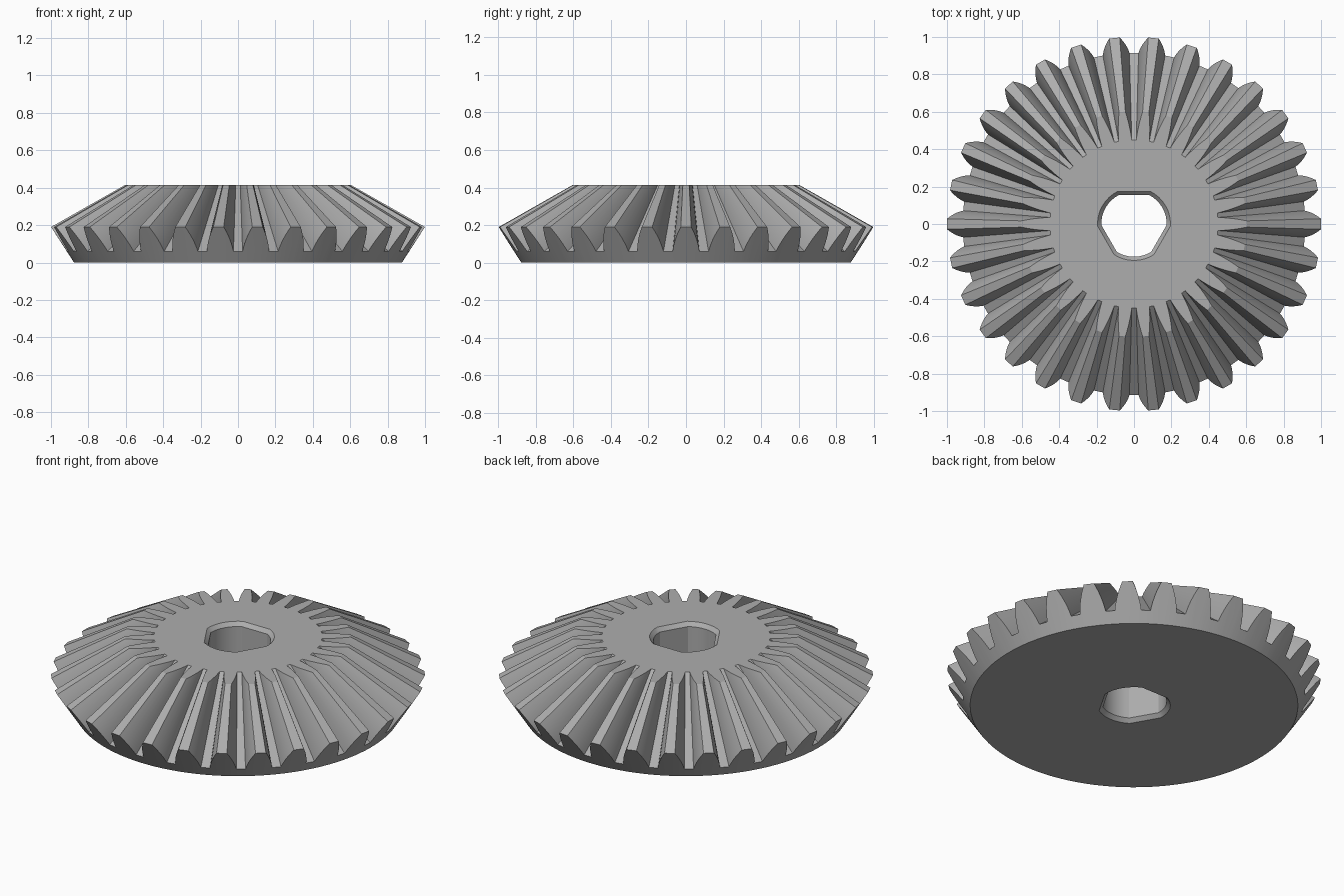
import bpy, bmesh
from math import sin, cos, acos, pi, radians

TEETH = 30
TOP = 0.415          # height of the flat top face
APEX = 0.757         # common apex of all tooth lines
BASE_R, TIP_R, TIP_Z, ROOT_Z = 0.877, 1.0, 0.19, 0.06

cube = bpy.data.objects.get("Cube")
if cube:
    bpy.data.objects.remove(cube, do_unlink=True)

steel = bpy.data.materials.new("plain grey steel")
steel.use_nodes = True
grey = (0.42, 0.42, 0.42, 1)
steel.diffuse_color = grey
steel.node_tree.nodes["Principled BSDF"].inputs["Base Color"].default_value = grey

bm = bmesh.new()


def ring(points):
    return [bm.verts.new(p) for p in points]


def bridge(a, b):
    n = len(a)
    for i in range(n):
        j = (i + 1) % n
        bm.faces.new((a[i], a[j], b[j], b[i]))


def cap(*loops):
    edges = [bm.edges.get((l[i - 1], l[i])) for l in loops for i in range(len(l))]
    bmesh.ops.triangle_fill(bm, edges=edges, use_beauty=True)


# Tooth flank: (height share, half angle), root to tip
flank = [(0, 0.078), (0.12, 0.0745), (0.3, 0.068), (0.5, 0.059),
         (0.7, 0.048), (0.87, 0.037), (1, 0.028)]
section = [(t, -a) for t, a in flank] + [(t, a) for t, a in reversed(flank)]

base, outer, inner = [], [], []
for k in range(TEETH):
    for t, a in section:
        ang = 2 * pi * k / TEETH + a
        z = ROOT_Z + t * (TIP_Z - ROOT_Z)
        r = BASE_R + (TIP_R - BASE_R) * z / TIP_Z
        shrink = (APEX - TOP) / (APEX - z)      # teeth taper to the apex
        base.append((BASE_R * cos(ang), BASE_R * sin(ang), 0))
        outer.append((r * cos(ang), r * sin(ang), z))
        inner.append((r * shrink * cos(ang), r * shrink * sin(ang), TOP))
base, outer, inner = ring(base), ring(outer), ring(inner)
bridge(base, outer)
bridge(outer, inner)


# Bore: a circle with three flats, chamfered at both ends
def bore(radius, flat, z):
    half = acos(flat / radius)
    pts = []
    for k in range(3):
        start = radians(90 + 120 * k) + half
        sweep = radians(120) - 2 * half
        for i in range(9):
            ang = start + sweep * i / 8
            pts.append((radius * cos(ang), radius * sin(ang), z))
    return ring(pts)


CH = 0.022
bores = [bore(0.195, 0.174, 0), bore(0.175, 0.154, CH),
         bore(0.175, 0.154, TOP - CH), bore(0.195, 0.174, TOP)]
for a, b in zip(bores, bores[1:]):
    bridge(a, b)

# Flat top and bottom faces around the bore
cap(inner, bores[-1])
cap(base, bores[0])

bmesh.ops.recalc_face_normals(bm, faces=bm.faces)
mesh = bpy.data.meshes.new("bevel_gear")
bm.to_mesh(mesh)
bm.free()
mesh.materials.append(steel)
gear = bpy.data.objects.new("bevel_gear", mesh)
bpy.context.collection.objects.link(gear)

bpy.ops.object.select_all(action='DESELECT')
gear.select_set(True)
bpy.context.view_layer.objects.active = gear
bpy.ops.object.shade_smooth_by_angle(angle=radians(25))
